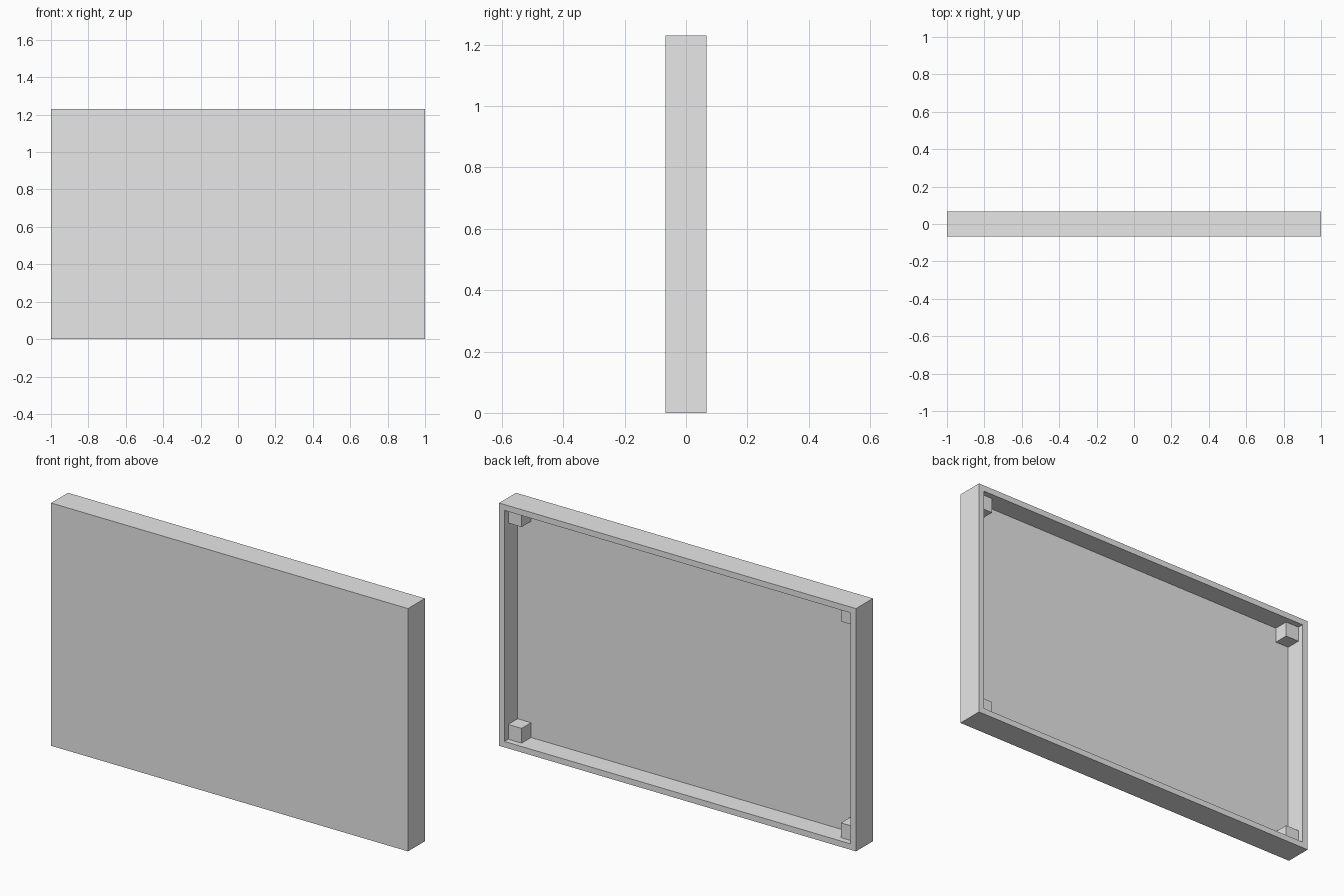
import bpy
import bmesh
from mathutils import Matrix, Vector

if "Cube" in bpy.data.objects:
    bpy.data.objects.remove(bpy.data.objects["Cube"], do_unlink=True)

WIDTH, DEPTH, HEIGHT = 2.0, 0.135, 1.23
WALL = 0.03      # thickness of the rim and the front panel
BLOCK = 0.075    # edge of each corner block

grey = bpy.data.materials.new("light grey")
grey.use_nodes = True
grey.diffuse_color = (0.8, 0.8, 0.8, 1)
grey.node_tree.nodes["Principled BSDF"].inputs["Base Color"].default_value = grey.diffuse_color


def box(bm, size, centre):
    matrix = Matrix.Translation(centre) @ Matrix.Diagonal((*size, 1))
    bmesh.ops.create_cube(bm, size=1, matrix=matrix)


def finish(name, bm):
    mesh = bpy.data.meshes.new(name)
    bmesh.ops.recalc_face_normals(bm, faces=bm.faces)
    bm.to_mesh(mesh)
    bm.free()
    mesh.materials.append(grey)
    obj = bpy.data.objects.new(name, mesh)
    bpy.context.collection.objects.link(obj)
    return obj


# Shallow panel: solid front, hollowed from the back with a thin rim
bm = bmesh.new()
box(bm, (WIDTH, DEPTH, HEIGHT), (0, 0, HEIGHT / 2))
back = max(bm.faces, key=lambda f: f.calc_center_median().y)
bmesh.ops.inset_region(bm, faces=[back], thickness=WALL, use_even_offset=True)
floor = bmesh.ops.extrude_discrete_faces(bm, faces=[back])["faces"][0]
bmesh.ops.translate(bm, verts=floor.verts, vec=Vector((0, WALL - DEPTH, 0)))
finish("hollow_panel", bm)

# Mounting blocks in the four inner corners, set in from the rim
block_y = DEPTH / 2 - WALL - BLOCK / 2
inset = WALL + BLOCK / 2
for side, sx in (("right", -1), ("left", 1)):
    for level, z in (("lower", inset), ("upper", HEIGHT - inset)):
        bm = bmesh.new()
        box(bm, (BLOCK, BLOCK, BLOCK), (sx * (WIDTH / 2 - inset), block_y, z))
        finish(f"{level}_{side}_corner_block", bm)
